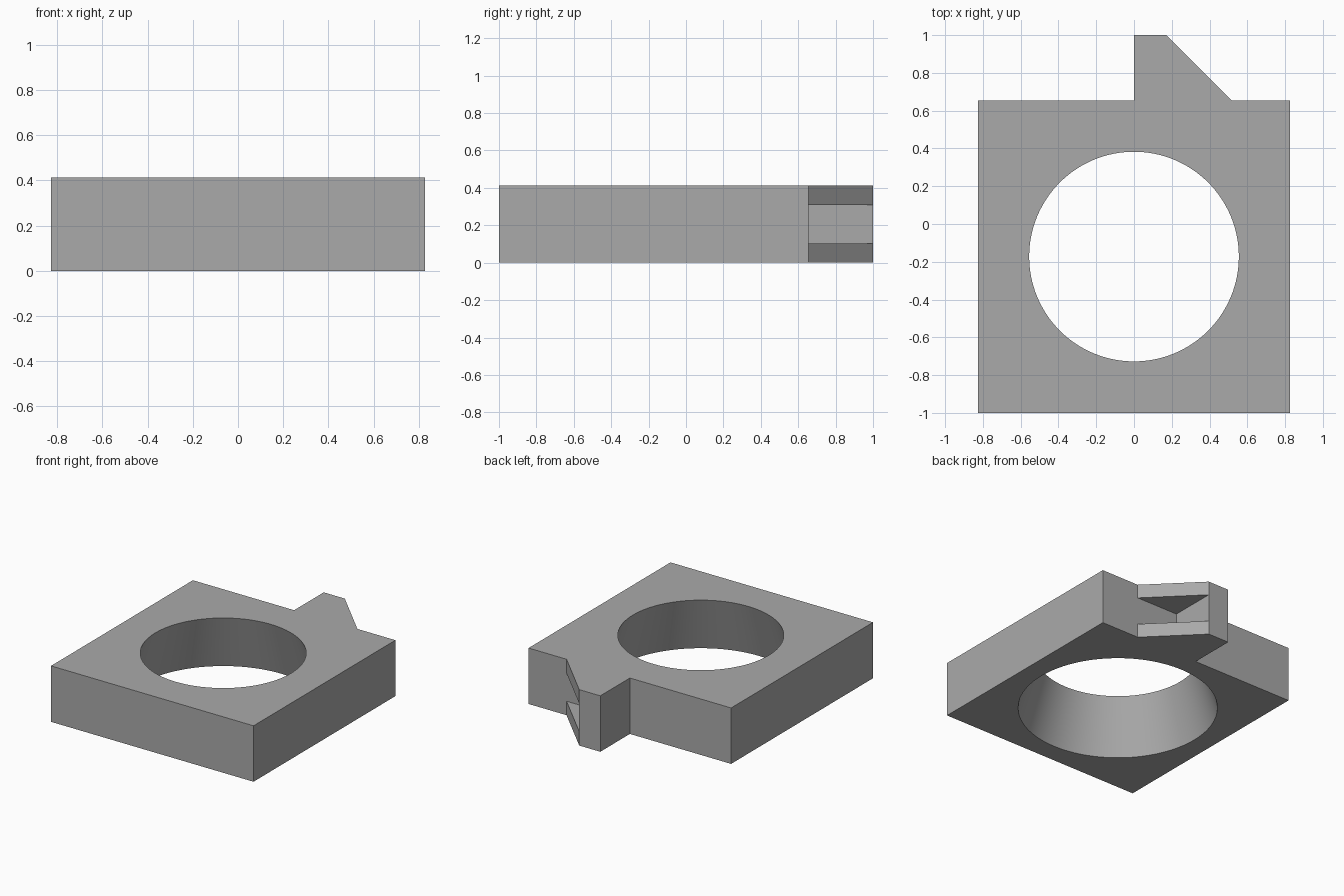
import bpy
import bmesh
import math
from mathutils import Matrix

default_cube = bpy.data.objects.get("Cube")
if default_cube:
    bpy.data.objects.remove(default_cube, do_unlink=True)

HALF_W, FRONT, BACK, TOP = 0.827, -1.0, 0.655, 0.413
TAB_END, TAB_FLAT = 1.0, 0.172
HOLE_Y = (FRONT + BACK) / 2
TOP_RADIUS, BOTTOM_RADIUS = 0.555, 0.68

grey = bpy.data.materials.new("plain grey")
grey.use_nodes = True
colour = (0.4, 0.4, 0.4, 1)
grey.diffuse_color = colour
grey.node_tree.nodes["Principled BSDF"].inputs["Base Color"].default_value = colour


def add_object(name, bm):
    bmesh.ops.recalc_face_normals(bm, faces=bm.faces[:])
    mesh = bpy.data.meshes.new(name)
    bm.to_mesh(mesh)
    bm.free()
    mesh.materials.append(grey)
    obj = bpy.data.objects.new(name, mesh)
    bpy.context.collection.objects.link(obj)
    return obj


def extruded(name, outline, z0, z1):
    bm = bmesh.new()
    face = bm.faces.new([bm.verts.new((x, y, z0)) for x, y in outline])
    grown = bmesh.ops.extrude_face_region(bm, geom=[face])
    verts = [v for v in grown["geom"] if isinstance(v, bmesh.types.BMVert)]
    bmesh.ops.translate(bm, verts=verts, vec=(0, 0, z1 - z0))
    return add_object(name, bm)


# Square plate with the sloped tab on its back edge
slope_foot = TAB_FLAT + TAB_END - BACK
plate = extruded("plate_with_tab", [
    (-HALF_W, FRONT), (HALF_W, FRONT), (HALF_W, BACK), (slope_foot, BACK),
    (TAB_FLAT, TAB_END), (0, TAB_END), (0, BACK), (-HALF_W, BACK)], 0, TOP)

# Tapered hole cutter, wider at the bottom and overshooting both faces
over = 0.1
taper = (BOTTOM_RADIUS - TOP_RADIUS) / TOP * over
bm = bmesh.new()
bmesh.ops.create_cone(
    bm, cap_ends=True, segments=128,
    radius1=BOTTOM_RADIUS + taper, radius2=TOP_RADIUS - taper,
    depth=TOP + 2 * over, matrix=Matrix.Translation((0, HOLE_Y, TOP / 2)))
hole = add_object("hole_cutter", bm)

# Slot cutter that removes the middle of the tab's sloped wedge
slot = extruded("slot_cutter", [
    (TAB_FLAT, BACK), (HALF_W + over, BACK),
    (HALF_W + over, TAB_END + over), (TAB_FLAT, TAB_END + over)],
    TOP / 4, TOP * 3 / 4)

bpy.ops.object.select_all(action="DESELECT")
plate.select_set(True)
bpy.context.view_layer.objects.active = plate
for cutter in (hole, slot):
    cutter.hide_render = True
    cut = plate.modifiers.new(cutter.name, "BOOLEAN")
    cut.operation = "DIFFERENCE"
    cut.solver = "EXACT"
    cut.object = cutter
    bpy.ops.object.modifier_apply(modifier=cut.name)
    bpy.data.objects.remove(cutter, do_unlink=True)

bpy.ops.object.shade_smooth_by_angle(angle=math.radians(30))
